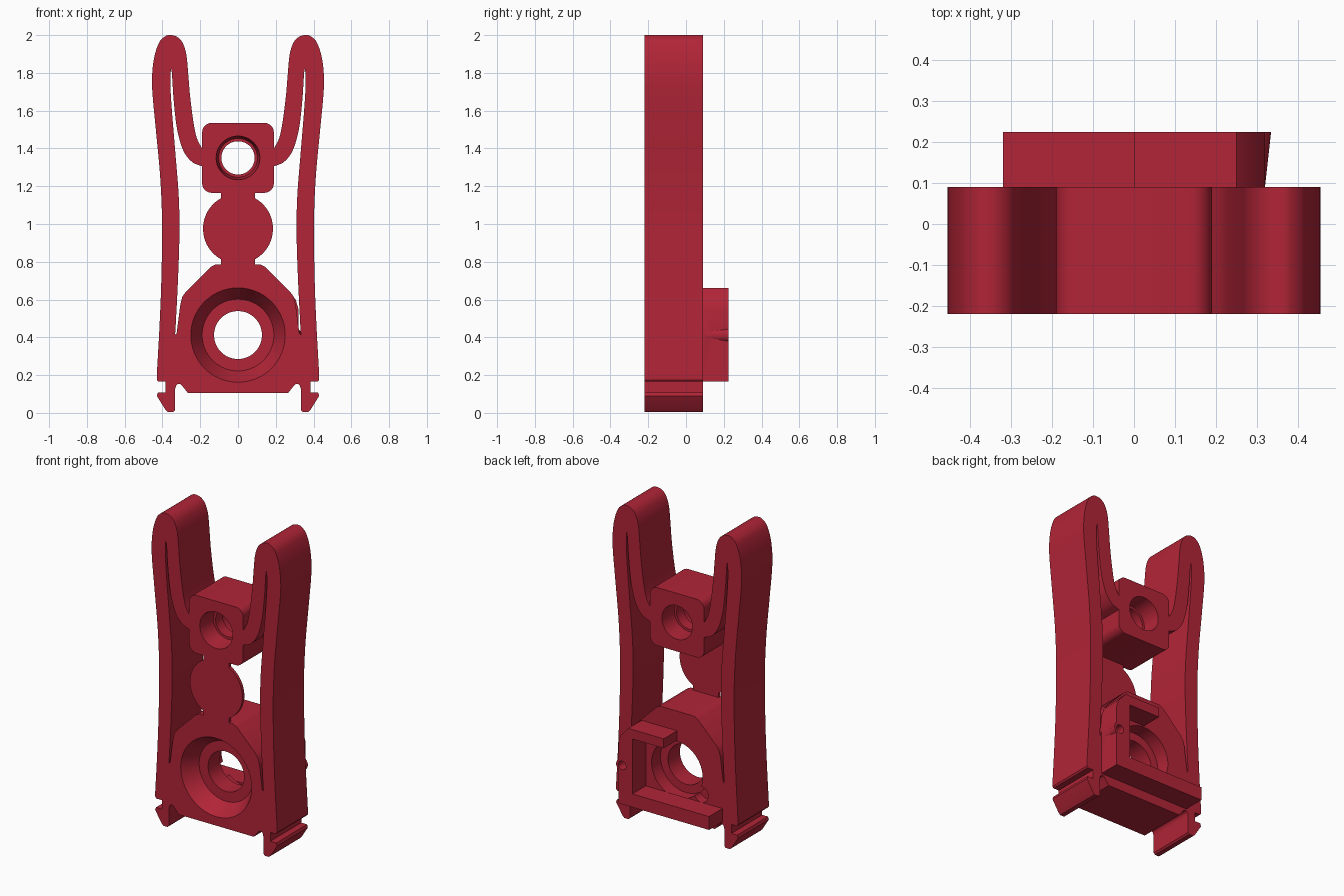
import bpy, bmesh, math
from mathutils import Vector

if "Cube" in bpy.data.objects:
    bpy.data.objects.remove(bpy.data.objects["Cube"])

red = bpy.data.materials.new("deep red")
red.diffuse_color = (0.44, 0.018, 0.038, 1)
red.use_nodes = True
red.node_tree.nodes["Principled BSDF"].inputs["Base Color"].default_value = red.diffuse_color
FRONT, BACK, RIM = -0.22, 0.09, 0.225
HZ = 0.412                      # height of the large opening


def finish(name, bm):
    bmesh.ops.recalc_face_normals(bm, faces=bm.faces)
    me = bpy.data.meshes.new(name)
    bm.to_mesh(me)
    bm.free()
    me.materials.append(red)
    ob = bpy.data.objects.new(name, me)
    bpy.context.collection.objects.link(ob)
    return ob


def prism(name, pts, y0, y1):
    """Extrude an (x, z) outline from y0 to y1."""
    bm = bmesh.new()
    a = [bm.verts.new((x, y0, z)) for x, z in pts]
    b = [bm.verts.new((x, y1, z)) for x, z in pts]
    bm.faces.new(a)
    bm.faces.new(b[::-1])
    n = len(pts)
    for i in range(n):
        j = (i + 1) % n
        bm.faces.new((a[i], b[i], b[j], a[j]))
    return finish(name, bm)


def cone(name, x, z, y0, y1, r0, r1, n=64):
    """Round solid along y with radius r0 at y0 and r1 at y1."""
    bm = bmesh.new()
    ring = [(math.cos(2 * math.pi * i / n), math.sin(2 * math.pi * i / n)) for i in range(n)]
    a = [bm.verts.new((x + r0 * c, y0, z + r0 * s)) for c, s in ring]
    b = [bm.verts.new((x + r1 * c, y1, z + r1 * s)) for c, s in ring]
    bm.faces.new(a)
    bm.faces.new(b[::-1])
    for i in range(n):
        j = (i + 1) % n
        bm.faces.new((a[i], b[i], b[j], a[j]))
    return finish(name, bm)


def boolean(ob, other, op='DIFFERENCE'):
    m = ob.modifiers.new("cut", 'BOOLEAN')
    m.operation, m.solver, m.object = op, 'EXACT', other
    bpy.context.view_layer.update()
    dg = bpy.context.evaluated_depsgraph_get()
    me = bpy.data.meshes.new_from_object(ob.evaluated_get(dg))
    ob.modifiers.clear()
    ob.data = me
    bpy.data.objects.remove(other)


def smooth(pts, k=6):
    """Catmull-Rom curve through the points."""
    p = [Vector(q) for q in pts]
    p = [2 * p[0] - p[1]] + p + [2 * p[-1] - p[-2]]
    out = []
    for i in range(1, len(p) - 2):
        a, b, c, d = p[i - 1:i + 3]
        for s in range(k):
            t = s / k
            out.append(tuple(0.5 * (2 * b + (c - a) * t + (2 * a - 5 * b + 4 * c - d) * t * t
                                    + (3 * b - a - 3 * c + d) * t ** 3)))
    return out + [tuple(pts[-1])]


def arc(cx, cz, r, a0, a1, n=6):
    return [(cx + r * math.cos(math.radians(a0 + (a1 - a0) * i / n)),
             cz + r * math.sin(math.radians(a0 + (a1 - a0) * i / n))) for i in range(n + 1)]


def mirrored(half):
    return half + [(-x, z) for x, z in reversed(half)]


# Outer outline: underside, clip hook, spring arm, top block
half = [(0.265, 0.105)]
half += smooth([(0.285, 0.13), (0.305, 0.152), (0.325, 0.148), (0.333, 0.125)], 3)
half += [(0.333, 0.015), (0.343, 0.005), (0.372, 0.005), (0.383, 0.015), (0.43, 0.09),
         (0.424, 0.108), (0.383, 0.108), (0.383, 0.165), (0.422, 0.165), (0.43, 0.175)]
half += smooth([(0.43, 0.2), (0.416, 0.45), (0.406, 0.7), (0.402, 1.0), (0.412, 1.25),
                (0.435, 1.5), (0.452, 1.68), (0.455, 1.78), (0.444, 1.88), (0.418, 1.96),
                (0.385, 1.994), (0.357, 2.0), (0.325, 1.992), (0.295, 1.962),
                (0.274, 1.9), (0.264, 1.8), (0.254, 1.68), (0.236, 1.54),
                (0.218, 1.455), (0.19, 1.4)])
half += arc(0.14, 1.485, 0.05, 0, 90)
body = prism("bracket_body", mirrored(half), FRONT, BACK)

# Window between the arms, base and top block
win = [(0.09, 0.785), (0.12, 0.785), (0.145, 0.772), (0.275, 0.642), (0.295, 0.615),
       (0.305, 0.575), (0.325, 0.42), (0.333, 0.415)]
win += smooth([(0.33, 0.46), (0.318, 0.7), (0.31, 0.95), (0.314, 1.15), (0.332, 1.38),
               (0.35, 1.6), (0.358, 1.74), (0.355, 1.83)])
win += smooth([(0.35, 1.8), (0.34, 1.65), (0.322, 1.5), (0.29, 1.39),
               (0.245, 1.33), (0.19, 1.305)])
win += arc(0.14, 1.215, 0.05, 0, -90)
boolean(body, prism("window_cutter", mirrored(win), FRONT - 0.1, BACK + 0.1))

# Rear C-shaped frame with the shoulder cut following the base
frame = prism("rear_frame", [(-0.32, 0.165), (0.32, 0.165), (0.32, 0.55), (0.305, 0.60),
                             (0.25, 0.66), (0.0, 0.66), (0.0, 0.60), (0.22, 0.60),
                             (0.22, 0.25), (-0.32, 0.25)], BACK, RIM)
boolean(frame, cone("boss", 0.293, HZ, BACK, RIM, 0.027, 0.042, 32), 'UNION')
boolean(frame, cone("pin_cutter", 0.293, HZ, 0.12, 0.3, 0.027, 0.027, 32))

# Large opening: front funnel, through hole and rear recess
depth = 0.10
slope = 0.06 / depth
cutters = [(0, HZ, FRONT - 0.02, FRONT + depth, 0.25 + 0.02 * slope, 0.19),
           (0, HZ, -0.2, 0.2, 0.127, 0.127),
           (0, HZ, 0.0, 0.12, 0.18, 0.18),
           (-0.17, 0.30, 0.03, 0.12, 0.05, 0.05),
           # Small opening in the top block, wide at both mouths
           (0, 1.35, FRONT - 0.1, BACK + 0.1, 0.088, 0.088),
           (0, 1.35, FRONT - 0.02, FRONT + 0.12, 0.118, 0.103),
           (0, 1.35, BACK - 0.12, BACK + 0.02, 0.103, 0.108)]
for c in cutters:
    boolean(body, cone("hole_cutter", *c))

# Thin round web joining the base and top block
a = math.degrees(math.acos(0.09 / 0.185))
web = [(0.09, 0.785)] + arc(0, 0.975, 0.185, -a, a, 24) + [(0.09, 1.165)]
disc = prism("thin_round_web", mirrored(web), FRONT, FRONT + 0.02)

# Smooth curved walls while keeping the rims crisp
bpy.ops.object.select_all(action='DESELECT')
for ob in (body, frame, disc):
    ob.select_set(True)
    bpy.context.view_layer.objects.active = ob
bpy.ops.object.shade_smooth_by_angle(angle=math.radians(28))
